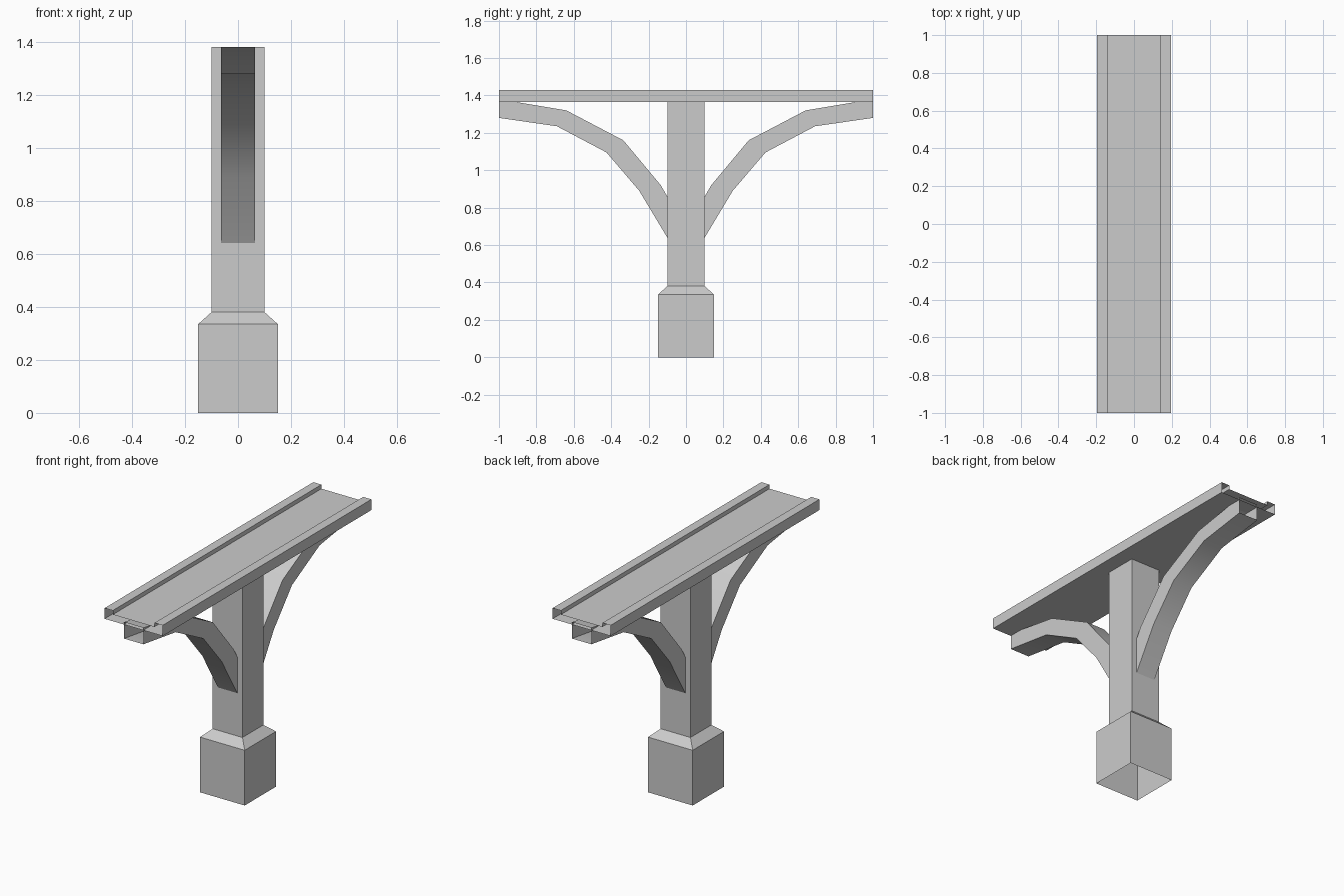
import bpy, bmesh

default = bpy.data.objects.get("Cube")
if default:
    bpy.data.objects.remove(default, do_unlink=True)

grey = bpy.data.materials.new("plain_grey")
grey.use_nodes = True
colour = (0.6, 0.6, 0.6, 1)
grey.diffuse_color = colour
grey.node_tree.nodes["Principled BSDF"].inputs["Base Color"].default_value = colour


def loft(name, rings, cap_end=False):
    """Skin a list of matching closed rings, leaving the ends open by default."""
    bm = bmesh.new()
    loops = [[bm.verts.new(p) for p in ring] for ring in rings]
    for a, b in zip(loops, loops[1:]):
        n = len(a)
        for i in range(n):
            j = (i + 1) % n
            bm.faces.new((a[i], a[j], b[j], b[i]))
    if cap_end:
        bm.faces.new(loops[-1])
    bmesh.ops.recalc_face_normals(bm, faces=bm.faces)
    mesh = bpy.data.meshes.new(name)
    bm.to_mesh(mesh)
    bm.free()
    mesh.materials.append(grey)
    obj = bpy.data.objects.new(name, mesh)
    bpy.context.collection.objects.link(obj)
    return obj


def square(half, z):
    return [(-half, -half, z), (half, -half, z), (half, half, z), (-half, half, z)]


# Pillar: wide foot, sloped shoulder and slim post, open underneath
loft("pillar", [square(0.15, 0), square(0.15, 0.335), square(0.1, 0.38),
                square(0.1, 1.38)], cap_end=True)

# Deck: hollow channel with a raised rail along each side, open at both ends
half_profile = [(0.195, 1.365), (0.195, 1.43), (0.14, 1.43), (0.14, 1.405)]
profile = half_profile + [(-x, z) for x, z in reversed(half_profile)]
loft("deck", [[(x, y, z) for x, z in profile] for y in (-1, 1)])

# Curved braces: lower and upper points at each joint, outer end open
joints = [((0.1, 0.64), (0.1, 0.86)), ((0.25, 0.89), (0.135, 0.92)),
          ((0.425, 1.095), (0.335, 1.16)), ((0.69, 1.235), (0.64, 1.32)),
          ((1, 1.28), (1, 1.38))]
w = 0.065
for name, side in (("front_brace", -1), ("back_brace", 1)):
    rings = [[(-w, side * lo[0], lo[1]), (w, side * lo[0], lo[1]),
              (w, side * up[0], up[1]), (-w, side * up[0], up[1])]
             for lo, up in joints]
    brace = loft(name, rings)
    bpy.ops.object.select_all(action='DESELECT')
    brace.select_set(True)
    bpy.context.view_layer.objects.active = brace
    bpy.ops.object.shade_smooth_by_angle(angle=0.6)
